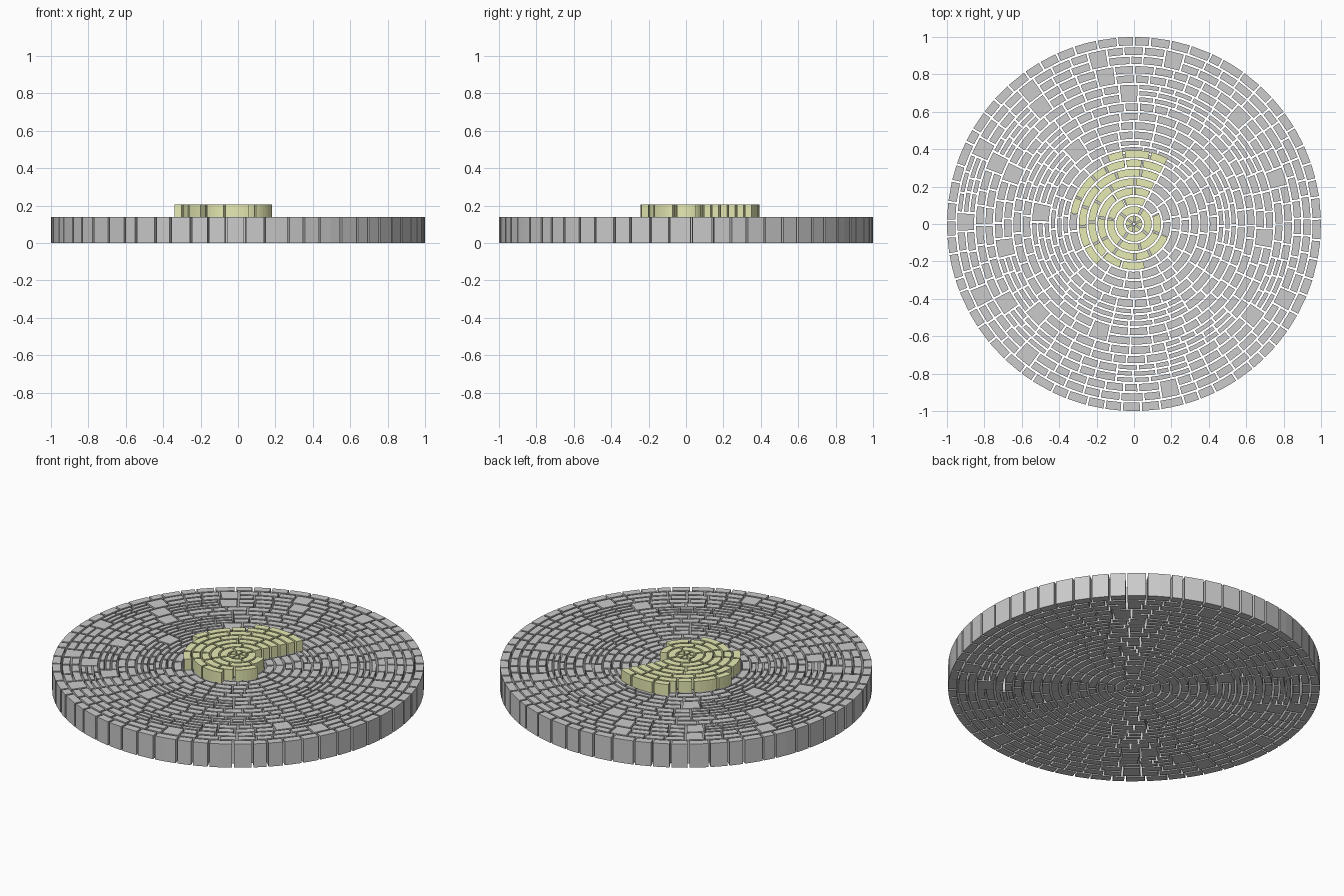
import bpy, bmesh, math, random

if "Cube" in bpy.data.objects:
    bpy.data.objects.remove(bpy.data.objects["Cube"])

random.seed(7)
GAP = 0.011
TAU = 2 * math.pi


def brick(bm, a0, a1, r0, r1, z0, z1):
    """Curved block with mortar gaps on its sides."""
    ri = max(r0 + (GAP / 2 if r0 > 0 else 0.006), 0.006)
    ro = r1 if r1 > 0.999 else r1 - GAP / 2
    gi, go = GAP / 2 / ri, GAP / 2 / ro
    gi = min(gi, (a1 - a0) * 0.4)
    n = max(1, math.ceil((a1 - a0) / math.radians(7)))
    cols = []
    for i in range(n + 1):
        t = i / n
        ai = a0 + gi + (a1 - a0 - 2 * gi) * t
        ao = a0 + go + (a1 - a0 - 2 * go) * t
        cols.append([bm.verts.new((r * math.cos(a), r * math.sin(a), z))
                     for r, a, z in ((ri, ai, z0), (ro, ao, z0), (ro, ao, z1), (ri, ai, z1))])
    for c, d in zip(cols, cols[1:]):
        for k in range(4):
            bm.faces.new((c[k], d[k], d[(k + 1) % 4], c[(k + 1) % 4]))
    bm.faces.new(cols[0])
    bm.faces.new(cols[-1][::-1])


def row(bm, a0, a1, r0, r1, z0, z1, length):
    """Fill part of a ring with bricks of slightly varied length."""
    n = max(1, round((a1 - a0) * (r0 + r1) / 2 / length))
    step = (a1 - a0) / n
    cuts = [a0] + [a0 + step * (i + random.uniform(-0.2, 0.2)) for i in range(1, n)] + [a1]
    for p, q in zip(cuts, cuts[1:]):
        brick(bm, p, q, r0, r1, z0, z1)


def finish(bm, name):
    bmesh.ops.recalc_face_normals(bm, faces=bm.faces)
    me = bpy.data.meshes.new(name)
    bm.to_mesh(me)
    bm.free()
    ob = bpy.data.objects.new(name, me)
    bpy.context.collection.objects.link(ob)
    return ob


# Round paved base: centre wedges, double bands, outer rim
bm = bmesh.new()
H = 0.14
for i in range(6):
    brick(bm, TAU * i / 6, TAU * (i + 1) / 6, 0, 0.05, 0, H)
for b in range(9):
    r0 = 0.05 + 0.1 * b
    r1, rm = r0 + 0.1, r0 + 0.05
    n = max(2, round(TAU * rm / 0.4))
    start = random.random() * TAU
    for i in range(n):
        a = start + TAU * i / n
        e = start + TAU * (i + 1) / n
        # occasional large block across both rows
        if b > 1 and random.random() < 0.4:
            m = a + 0.1 / rm
            brick(bm, a, m, r0, r1, 0, H)
            a = m
        # two rows, or three thin ones
        k = 3 if b > 2 and random.random() < 0.3 else 2
        for j in range(k):
            row(bm, a, e, r0 + 0.1 * j / k, r0 + 0.1 * (j + 1) / k, 0, H, 0.095)
row(bm, math.pi / 2, math.pi / 2 + TAU, 0.95, 1.0, 0, H, 0.1)
finish(bm, "paved_base")

# Raised spiral of coloured bricks, each ring ending at its own angle
bm = bmesh.new()
for i in range(6):
    brick(bm, TAU * (i + 0.4) / 6, TAU * (i + 1.4) / 6, 0, 0.05, H, 0.205)
ends = [421, 384, 340, 285, 228, 171, 112]
for k, end in enumerate(ends):
    r0 = 0.05 * (k + 1)
    row(bm, math.radians(62), math.radians(end), r0, r0 + 0.05, H, 0.205, 0.11)
top = finish(bm, "raised_spiral")
mat = bpy.data.materials.new("pale_yellow")
mat.diffuse_color = (0.8, 0.83, 0.45, 1)
mat.use_nodes = True
mat.node_tree.nodes["Principled BSDF"].inputs["Base Color"].default_value = mat.diffuse_color
top.data.materials.append(mat)
